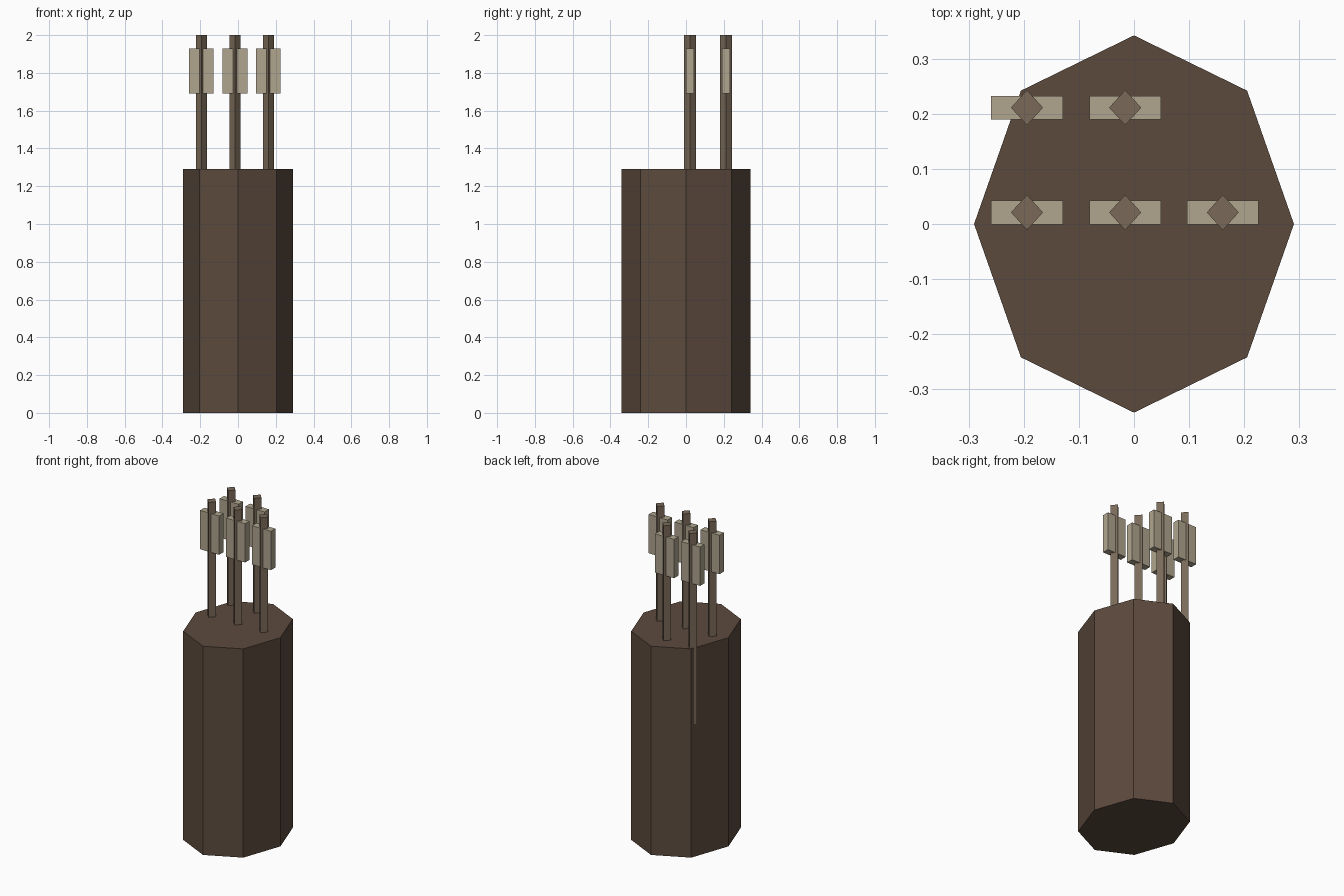
import bpy
import math

cube = bpy.data.objects.get("Cube")
if cube:
    bpy.data.objects.remove(cube, do_unlink=True)


def make_material(name, rgb):
    """Flat material from 0-255 display values, stored as linear."""
    colour = [((c / 255 + 0.055) / 1.055) ** 2.4 for c in rgb] + [1.0]
    mat = bpy.data.materials.new(name)
    mat.use_nodes = True
    mat.diffuse_color = colour
    mat.node_tree.nodes["Principled BSDF"].inputs["Base Color"].default_value = colour
    return mat


leather = make_material("dark leather", (92, 74, 61))
wood = make_material("shaft wood", (122, 106, 88))
feather = make_material("pale feather", (176, 166, 143))


def finish(name, mat):
    obj = bpy.context.object
    obj.name = name
    obj.data.materials.append(mat)
    bpy.ops.object.transform_apply(location=False, rotation=True, scale=True)
    return obj


def prism(name, sides, x, y, radius_x, radius_y, bottom, top, mat):
    """Upright prism with a corner pointing along each axis."""
    bpy.ops.mesh.primitive_cylinder_add(
        vertices=sides, radius=1, depth=top - bottom,
        location=(x, y, (bottom + top) / 2))
    bpy.context.object.scale = (radius_x, radius_y, 1)
    return finish(name, mat)


def box(name, x, y, size_x, size_y, bottom, top, mat):
    bpy.ops.mesh.primitive_cube_add(size=1, location=(x, y, (bottom + top) / 2))
    bpy.context.object.scale = (size_x, size_y, top - bottom)
    return finish(name, mat)


# Eight-sided closed quiver body
prism("quiver_body", 8, 0, 0, 0.29, 0.342, 0, 1.29, leather)

# Arrows: front row of three, back row of two
COLUMNS = (-0.194, -0.016, 0.161)
FRONT_Y, BACK_Y = 0.021, 0.211
spots = [(x, FRONT_Y) for x in COLUMNS] + [(x, BACK_Y) for x in COLUMNS[:2]]

for i, (x, y) in enumerate(spots, 1):
    prism(f"arrow_shaft_{i}", 4, x, y, 0.029, 0.032, 0.82, 2.0, wood)
    box(f"arrow_fletching_{i}", x, y, 0.13, 0.043, 1.69, 1.93, feather)
